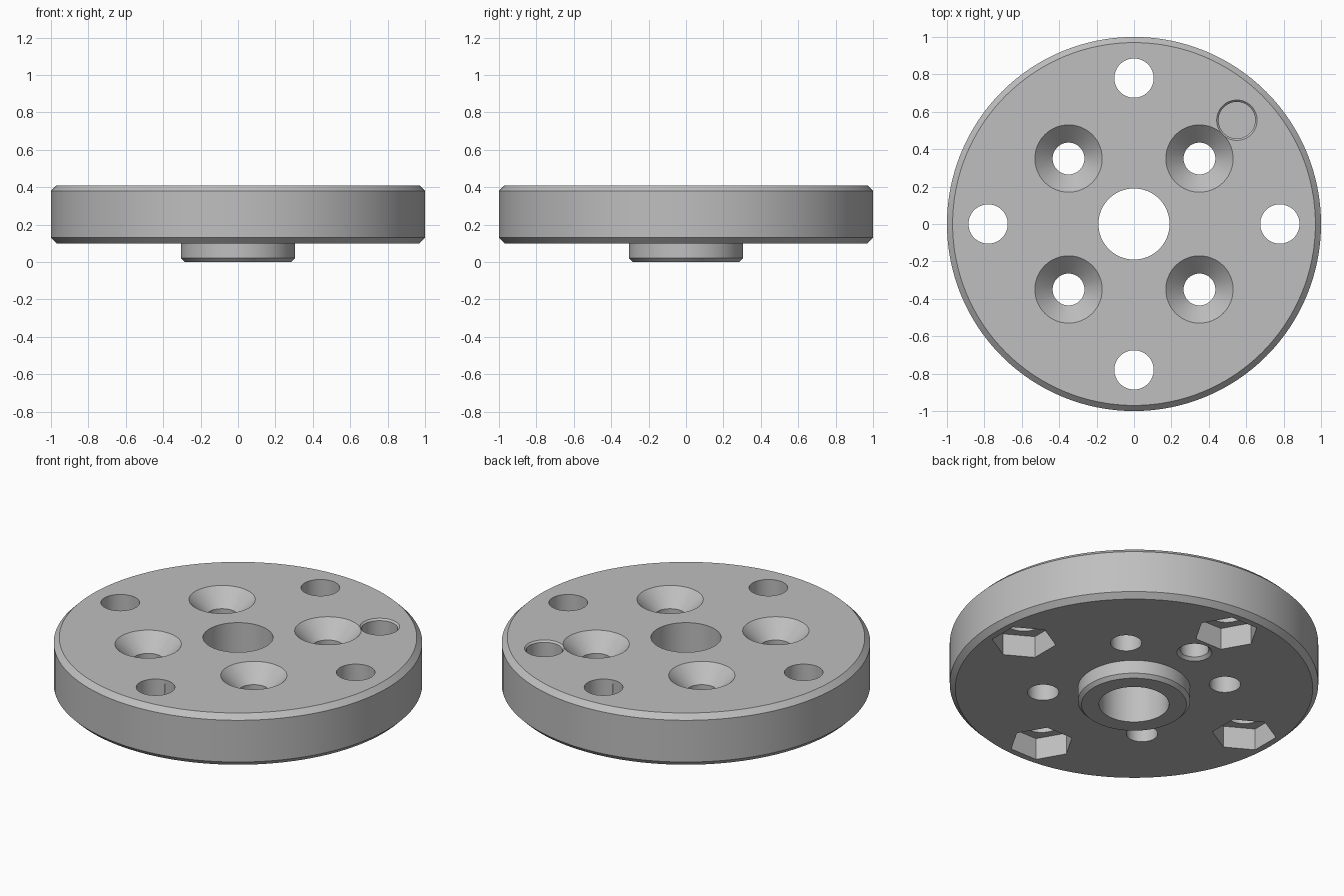
import bpy
import bmesh
from math import cos, sin, pi, radians

TOP, BASE = 0.41, 0.10        # upper and lower faces of the disc
OVER = 0.1                    # how far cutters reach beyond a face

cube = bpy.data.objects.get("Cube")
if cube:
    bpy.data.objects.remove(cube, do_unlink=True)

# Single grey metal
metal = bpy.data.materials.new("grey_metal")
metal.use_nodes = True
GREY = (0.52, 0.52, 0.52, 1)
metal.diffuse_color = GREY
metal.node_tree.nodes["Principled BSDF"].inputs["Base Color"].default_value = GREY


def lathe(name, profile, sides, at=(0, 0), ring=False, turn=0.0):
    """Revolve (radius, z) points; a ring profile closes on itself, others get caps."""
    bm = bmesh.new()
    loops = []
    for r, z in profile:
        loops.append([bm.verts.new((r * cos(turn + 2 * pi * i / sides),
                                    r * sin(turn + 2 * pi * i / sides), z))
                      for i in range(sides)])
    pairs = list(zip(loops, loops[1:]))
    if ring:
        pairs.append((loops[-1], loops[0]))
    else:
        bm.faces.new(loops[0])
        bm.faces.new(loops[-1])
    for a, b in pairs:
        for i in range(sides):
            j = (i + 1) % sides
            bm.faces.new((a[i], a[j], b[j], b[i]))
    bmesh.ops.recalc_face_normals(bm, faces=bm.faces)
    mesh = bpy.data.meshes.new(name)
    bm.to_mesh(mesh)
    bm.free()
    mesh.materials.append(metal)
    obj = bpy.data.objects.new(name, mesh)
    obj.location = (at[0], at[1], 0)
    bpy.context.collection.objects.link(obj)
    return obj


# Bevelled disc with a centring boss below and a bore through both
edge, boss_edge, bore, boss = 0.03, 0.02, 0.19, 0.305
disc = lathe("mounting_disc", [
    (bore, 0), (boss - boss_edge, 0), (boss, boss_edge), (boss, BASE),
    (1 - edge, BASE), (1, BASE + edge), (1, TOP - edge), (1 - edge, TOP),
    (bore, TOP)], 128, ring=True)

cutters = []

# Four countersunk screw holes
hole, sink = 0.085, 0.18
for sx in (-1, 1):
    for sy in (-1, 1):
        cutters.append(lathe("screw_hole_cutter", [
            (hole, BASE - OVER), (hole, TOP - (sink - hole)),
            (sink, TOP), (sink, TOP + OVER)], 64, (0.35 * sx, 0.35 * sy)))

# Four bolt holes with hexagonal nut pockets underneath, flats facing the centre
for k in range(4):
    a = k * pi / 2
    at = (0.78 * cos(a), 0.78 * sin(a))
    cutters.append(lathe("bolt_hole_cutter",
                         [(0.105, BASE - OVER), (0.105, TOP + OVER)], 64, at))
    cutters.append(lathe("nut_pocket_cutter",
                         [(0.175, BASE - OVER), (0.175, BASE + 0.13)], 6, at,
                         turn=a + pi / 6))

# Blind recess in the upper face
cutters.append(lathe("top_recess_cutter", [
    (0.098, TOP - 0.2), (0.098, TOP - 0.01), (0.108, TOP), (0.108, TOP + OVER)],
    64, (0.55, 0.555)))

# Blind pin hole in the lower face
cutters.append(lathe("pin_hole_cutter", [
    (0.095, BASE - OVER), (0.095, BASE), (0.078, BASE + 0.017), (0.078, BASE + 0.17)],
    64, (0, 0.51)))

# Cut all holes, then bake the result and drop the cutters
for c in cutters:
    c.hide_render = True
    mod = disc.modifiers.new(c.name, "BOOLEAN")
    mod.operation = "DIFFERENCE"
    mod.solver = "EXACT"
    mod.object = c
bpy.context.view_layer.update()
baked = bpy.data.meshes.new_from_object(
    disc.evaluated_get(bpy.context.evaluated_depsgraph_get()))
disc.modifiers.clear()
disc.data = baked
baked.materials.clear()
baked.materials.append(metal)
for c in cutters:
    bpy.data.objects.remove(c, do_unlink=True)

# Smooth round walls, crisp edges
for p in baked.polygons:
    p.material_index = 0
    p.use_smooth = True
baked.set_sharp_from_angle(angle=radians(30))
